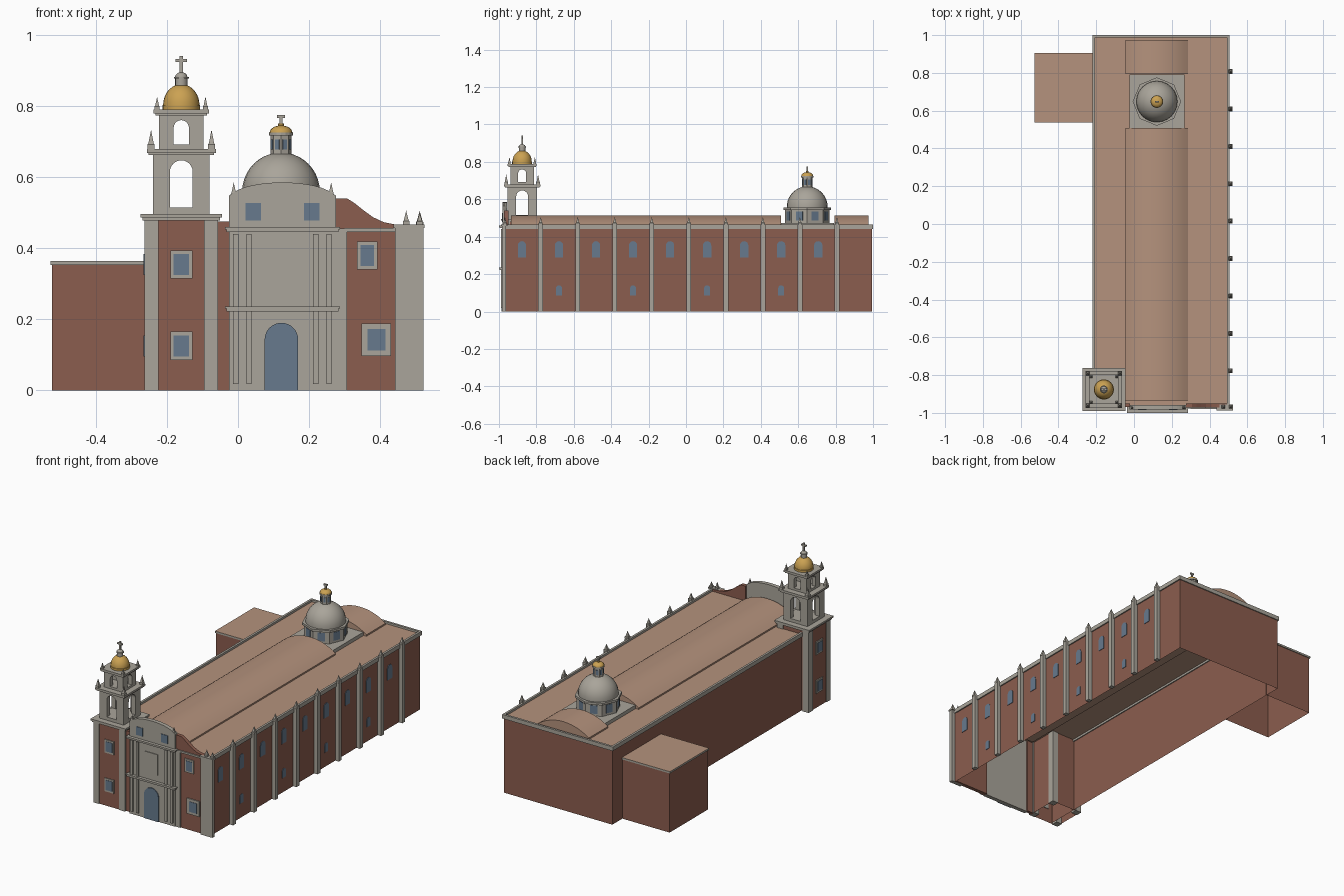
import bpy, bmesh, math
from mathutils import Vector

if "Cube" in bpy.data.objects:
    bpy.data.objects.remove(bpy.data.objects["Cube"])

def material(name, rgb):
    m = bpy.data.materials.new(name)
    m.diffuse_color = (*rgb, 1)
    m.use_nodes = True
    m.node_tree.nodes["Principled BSDF"].inputs["Base Color"].default_value = m.diffuse_color
    return m

STONE = material("grey_stone", (0.40, 0.375, 0.325))
BRICK = material("red_brick", (0.26, 0.11, 0.077))
TAN = material("tan_roof", (0.46, 0.29, 0.205))
BLUE = material("blue_glass", (0.135, 0.195, 0.27))
GOLD = material("gold", (0.60, 0.36, 0.085))

def finish(name, bm, mat, smooth=False, top=None, open_bottom=False):
    bmesh.ops.recalc_face_normals(bm, faces=bm.faces)
    bm.normal_update()
    if top:
        for f in bm.faces:
            f.material_index = 1 if f.normal.z > 0.9 else 0
    if open_bottom:
        bmesh.ops.delete(bm, geom=[f for f in bm.faces if f.normal.z < -0.9], context='FACES')
    me = bpy.data.meshes.new(name)
    bm.to_mesh(me)
    bm.free()
    me.materials.append(mat)
    if top:
        me.materials.append(top)
    if smooth:
        me.shade_smooth()
        me.set_sharp_from_angle(angle=math.radians(32))
    ob = bpy.data.objects.new(name, me)
    bpy.context.collection.objects.link(ob)
    return ob

def prism(name, pts, axis, lo, hi, mat, smooth=False, **kw):
    """Outline of (horizontal, z) points extruded along x or y."""
    bm = bmesh.new()
    put = (lambda a, z, d: (a, d, z)) if axis == 'y' else (lambda a, z, d: (d, a, z))
    f = bm.faces.new([bm.verts.new(put(a, z, lo)) for a, z in pts])
    r = bmesh.ops.extrude_face_region(bm, geom=[f])
    off = Vector(put(0, 0, hi - lo))
    bmesh.ops.translate(bm, vec=off, verts=[v for v in r['geom'] if isinstance(v, bmesh.types.BMVert)])
    return finish(name, bm, mat, smooth, **kw)

def box(name, x0, x1, y0, y1, z0, z1, mat, **kw):
    return prism(name, [(x0, z0), (x1, z0), (x1, z1), (x0, z1)], 'y', y0, y1, mat, **kw)

def block(name, cx, cy, h, z0, z1, mat):
    return box(name, cx - h, cx + h, cy - h, cy + h, z0, z1, mat)

def arch(c, h, z0, ztop, n=12):
    """Round-headed outline, starting bottom right and ending bottom left."""
    zs = ztop - h
    return [(c + h, z0)] + [(c + h * math.cos(math.pi * i / n), zs + h * math.sin(math.pi * i / n))
                            for i in range(n + 1)] + [(c - h, z0)]

def lathe(name, cx, cy, prof, n, mat, smooth=False, turn=0.0):
    bm = bmesh.new()
    rings = []
    for r, z in prof:
        if r < 1e-5:
            rings.append([bm.verts.new((cx, cy, z))] * n)
        else:
            rings.append([bm.verts.new((cx + r * math.cos(turn + 2 * math.pi * i / n),
                                        cy + r * math.sin(turn + 2 * math.pi * i / n), z)) for i in range(n)])
    for a, b in zip(rings, rings[1:]):
        for i in range(n):
            j = (i + 1) % n
            bm.faces.new(list(dict.fromkeys([a[i], a[j], b[j], b[i]])))
    return finish(name, bm, mat, smooth)

def dome(r, z0, h, n=10):
    return [(r * math.cos(math.pi / 2 * i / n) if i < n else 0, z0 + h * math.sin(math.pi / 2 * i / n))
            for i in range(n + 1)]

def pinnacle(name, x, y, z, h, w=0.010):
    s = w * 1.414
    lathe(name, x, y, [(0, z), (s, z), (s, z + h * .25), (s * .75, z + h * .3), (0, z + h)], 4, STONE, turn=math.pi / 4)

def cross(name, x, y, z0, z1, arm):
    t, za = 0.0045, z0 + (z1 - z0) * .65
    block(name + "_post", x, y, t, z0, z1, STONE)
    box(name + "_arm", x - arm, x + arm, y - t, y + t, za, za + 2 * t, STONE)

# Main hall: open underneath and at the front, tan roof
hall = box("hall", -0.213, 0.498, -0.965, 0.994, 0, 0.452, BRICK, top=TAN, open_bottom=True)
bm = bmesh.new()
bm.from_mesh(hall.data)
bmesh.ops.delete(bm, geom=[f for f in bm.faces if f.normal.y < -0.9], context='FACES')
bm.to_mesh(hall.data)
bm.free()
box("parapet_right", 0.492, 0.505, -0.965, 1.0, 0.44, 0.464, STONE)
box("parapet_left", -0.220, -0.207, -0.78, 1.0, 0.44, 0.464, STONE)
box("parapet_back", -0.220, 0.505, 0.987, 1.0, 0.44, 0.464, STONE)

# Barrel vaults before and behind the crossing
sag, hw, cx = 0.053, 0.165, 0.12
R = (hw * hw + sag * sag) / (2 * sag)
A = math.asin(hw / R)
vault = [(cx + hw, 0.445)] + [(cx + R * math.sin(A - 2 * A * i / 14), 0.514 - R + R * math.cos(A - 2 * A * i / 14))
                              for i in range(15)] + [(cx - hw, 0.445)]
prism("nave_vault", vault, 'y', -0.935, 0.507, TAN, smooth=True)
prism("apse_vault", vault, 'y', 0.795, 0.975, TAN, smooth=True)

# Side annex
box("annex", -0.523, -0.21, 0.543, 0.9, 0, 0.355, BRICK, open_bottom=True)
box("annex_roof", -0.528, -0.213, 0.538, 0.905, 0.353, 0.364, STONE, top=TAN)

# Buttresses and side windows on the right wall
for k in range(9):
    y = -0.777 + 0.198 * k
    box("buttress", 0.495, 0.521, y - 0.013, y + 0.013, 0, 0.463, STONE)
    pinnacle("buttress_pinnacle", 0.511, y, 0.463, 0.042, 0.011)
    yw = y - 0.1
    prism("side_window", arch(yw, 0.022, 0.29, 0.376), 'x', 0.496, 0.501, BLUE)
    if k % 2:
        prism("small_side_window", arch(yw, 0.016, 0.086, 0.14), 'x', 0.496, 0.501, BLUE)

# Crossing: platform, octagonal drum, dome and lantern
DX, DY = 0.121, 0.648
box("crossing_platform", -0.025, 0.267, 0.508, 0.792, 0.445, 0.473, STONE)
lathe("drum", DX, DY, [(0.118, 0.47), (0.118, 0.548)], 8, STONE)
lathe("drum_cornice", DX, DY, [(0.11, 0.543), (0.128, 0.543), (0.128, 0.556), (0.10, 0.556)], 8, STONE)
lathe("main_dome", DX, DY, [(0.109, 0.55)] + dome(0.109, 0.56, 0.109), 24, STONE, smooth=True)
lathe("lantern", DX, DY, [(0.029, 0.655), (0.029, 0.72)], 8, STONE)
lathe("lantern_cornice", DX, DY, [(0, 0.717), (0.034, 0.717), (0.034, 0.725), (0, 0.725)], 16, STONE)
lathe("lantern_cap", DX, DY, dome(0.032, 0.725, 0.02, 6), 20, GOLD, smooth=True)
lathe("lantern_knob", DX, DY, [(0.008, 0.74), (0.008, 0.75), (0, 0.753)], 10, GOLD)
cross("lantern_cross", DX, DY, 0.75, 0.774, 0.011)
for i in range(8):
    a = math.pi / 8 + i * math.pi / 4
    for nm, d, w, z0, z1 in (("drum_window", 0.109, 0.02, 0.486, 0.535),
                             ("lantern_window", 0.0268, 0.006, 0.677, 0.706)):
        ob = box(nm, d - 0.003, d + 0.002, -w, w, z0, z1, BLUE)
        ob.location = (DX, DY, 0)
        ob.rotation_euler.z = a

# Bell tower shaft with corner piers and framed windows
TX, TY = -0.1595, -0.876
box("tower_shaft", TX - 0.099, TX + 0.099, TY - 0.099, TY + 0.099, 0, 0.478, BRICK, open_bottom=True)
for sx in (-1, 1):
    for sy in (-1, 1):
        block("tower_pier", TX + sx * 0.084, TY + sy * 0.084, 0.0195, 0, 0.478, STONE)
        pinnacle("lower_belfry_pinnacle", TX + sx * 0.085, TY + sy * 0.085, 0.678, 0.055)
        pinnacle("upper_belfry_pinnacle", TX + sx * 0.068, TY + sy * 0.068, 0.79, 0.036, 0.007)

def rect(c, h, z0, z1):
    return [(c - h, z0), (c + h, z0), (c + h, z1), (c - h, z1)]

for z0, z1 in ((0.315, 0.393), (0.086, 0.165)):
    for ax, c, face in (('y', TX, TY - 0.099), ('x', TY, TX - 0.099)):
        prism("tower_window_frame", rect(c, 0.031, z0, z1), ax, face - 0.005, face + 0.003, STONE)
        prism("tower_window", rect(c, 0.0215, z0 + .01, z1 - .01), ax, face - 0.007, face, BLUE)
block("tower_cornice_lower", TX, TY, 0.109, 0.478, 0.488, STONE)
block("tower_cornice_upper", TX, TY, 0.114, 0.486, 0.496, STONE)

# Two open belfries: four arched walls each, with a sill and a cornice
def belfry(name, h, t, oh, z0, zs, ztop, z1):
    for s in (-1, 1):
        for ax, c, d, w in (('y', TX, TY, h), ('x', TY, TX, h - t)):
            pts = [(c - w, zs), (c - w, z1), (c + w, z1), (c + w, zs)] + arch(c, oh, zs, ztop)
            prism(name + "_wall", pts, ax, d + s * (h - t / 2) - t / 2, d + s * (h - t / 2) + t / 2, STONE)
    block(name + "_sill", TX, TY, h, z0, zs, STONE)

belfry("lower_belfry", 0.079, 0.028, 0.032, 0.495, 0.515, 0.647, 0.668)
block("lower_belfry_cornice", TX, TY, 0.092, 0.662, 0.670, STONE)
block("lower_belfry_cornice_top", TX, TY, 0.097, 0.668, 0.679, STONE)
belfry("upper_belfry", 0.062, 0.024, 0.0215, 0.678, 0.692, 0.76, 0.778)
block("upper_belfry_cornice", TX, TY, 0.073, 0.773, 0.781, STONE)
block("upper_belfry_cornice_top", TX, TY, 0.078, 0.779, 0.790, STONE)

# Tower dome, finial and cross
lathe("tower_dome", TX, TY, [(0.053, 0.79), (0.053, 0.802)] + dome(0.051, 0.803, 0.058), 24, GOLD, smooth=True)
lathe("tower_finial", TX, TY, [(0.017, 0.852), (0.017, 0.877), (0.021, 0.877), (0.021, 0.882)]
      + dome(0.017, 0.882, 0.013, 5), 16, STONE, smooth=True)
cross("tower_cross", TX, TY, 0.89, 0.941, 0.016)

# Portal: stone screen with curved gable
PX = 0.125
gable = [(PX + 0.147 * math.cos(t), 0.54 + 0.045 * math.sin(t)) for t in
         [math.radians(20 + 140 * i / 16) for i in range(17)]]
prism("portal_screen", [(PX - .15, 0), (PX + .15, 0), (PX + .15, .548)] + gable + [(PX - .15, .548)],
      'y', -0.982, -0.958, STONE)
box("portal_side_strip", 0.27, 0.306, -0.978, -0.955, 0, 0.455, STONE)
box("link_wall", -0.065, -0.02, -0.968, -0.95, 0, 0.475, BRICK)
for nm, z0, z1 in (("portal_lower_cornice", 0.222, 0.236), ("portal_upper_cornice", 0.446, 0.459)):
    box(nm, PX - 0.157, PX + 0.157, -0.996, -0.96, z0, z1 - 0.006, STONE)
    box(nm + "_lip", PX - 0.162, PX + 0.162, -1.0, -0.96, z1 - 0.006, z1, STONE)
for s in (-1, 1):
    for o in (0.094, 0.131):
        for z0, z1 in ((0.018, 0.222), (0.236, 0.44)):
            x = PX + s * o
            box("portal_pilaster", x - .0075, x + .0075, -0.990, -0.98, z0, z1, STONE)
    x = PX + s * 0.082
    box("gable_window", x - .022, x + .022, -0.985, -0.98, 0.478, 0.527, BLUE)
    pinnacle("portal_pinnacle", PX + s * 0.137, -0.973, 0.54, 0.045, 0.009)
prism("portal_door", arch(0.122, 0.047, 0, 0.19, 16), 'y', -0.987, -0.98, BLUE)
box("portal_relief", 0.079, 0.164, -0.986, -0.98, 0.275, 0.397, STONE)

# Right front wall with sweeping top, corner pier and windows
sweep = [(.275, 0), (.50, 0), (.50, .462), (.44, .467), (.41, .473), (.38, .487), (.355, .505),
         (.33, .525), (.307, .54), (.275, .54)]
prism("front_right_wall", sweep, 'y', -0.972, -0.95, BRICK)
box("front_right_cornice", 0.30, 0.505, -0.979, -0.955, 0.446, 0.457, STONE)
box("corner_pier", 0.442, 0.521, -0.984, -0.962, 0, 0.457, STONE)
box("corner_pier_cap", 0.438, 0.524, -0.988, -0.955, 0.457, 0.466, STONE)
pinnacle("corner_pinnacle", 0.473, -0.968, 0.466, 0.04, 0.009)
pinnacle("corner_pinnacle", 0.511, -0.968, 0.466, 0.034, 0.009)
for c, h, z0, z1, b in ((0.3635, 0.0295, 0.34, 0.419, 0.01), (0.389, 0.041, 0.097, 0.188, 0.0155)):
    prism("front_window_frame", rect(c, h, z0, z1), 'y', -0.978, -0.97, STONE)
    prism("front_window", rect(c, h - b, z0 + b, z1 - b), 'y', -0.980, -0.972, BLUE)
